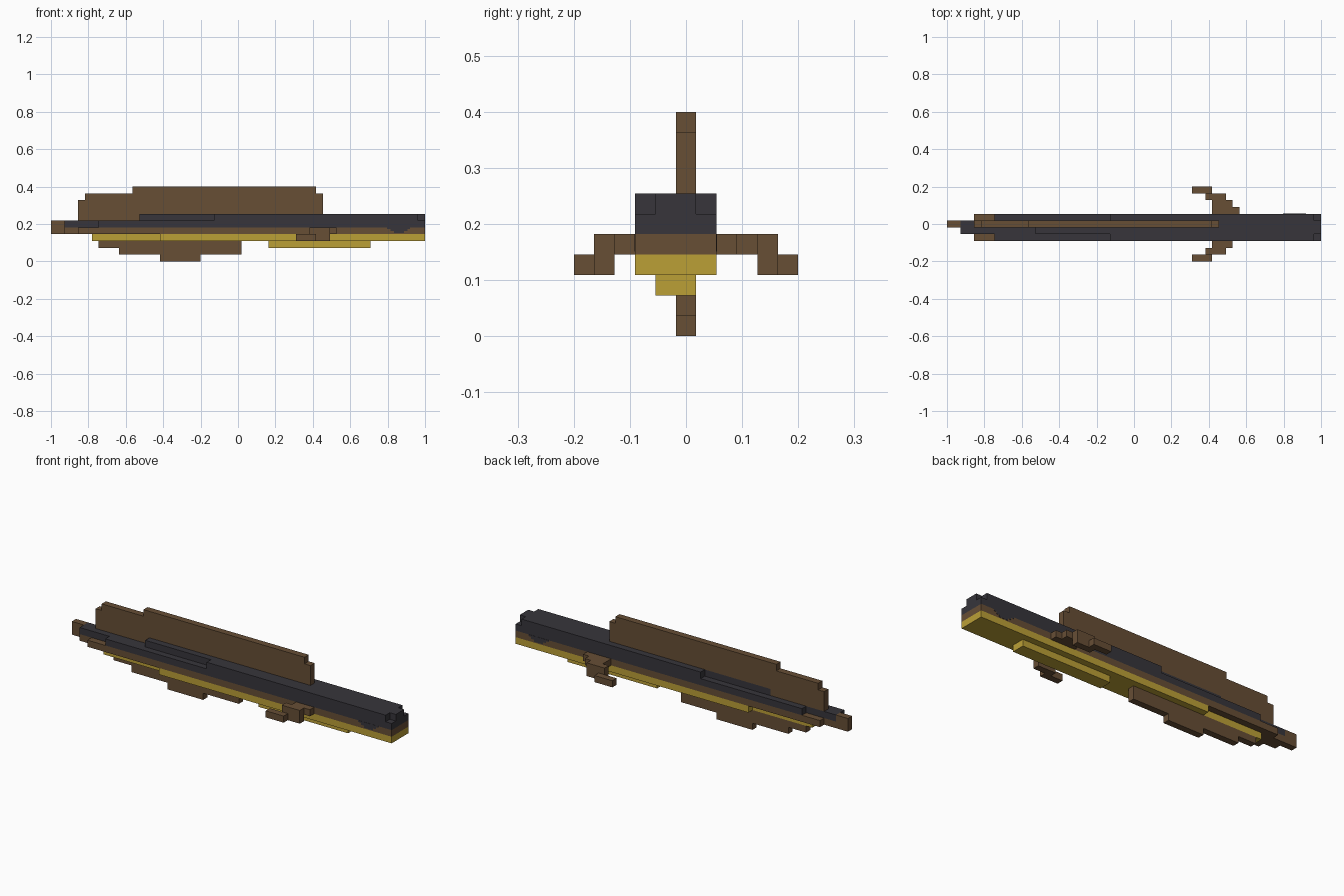
import bpy
import bmesh
from mathutils import Vector

cube = bpy.data.objects.get("Cube")
if cube:
    bpy.data.objects.remove(cube, do_unlink=True)

V = 2 / 55                              # size of one block
ORIGIN = Vector((-1.0, -5.5 * V, 0.0))  # corner of the block grid


def material(name, rgb):
    m = bpy.data.materials.new(name)
    m.use_nodes = True
    m.diffuse_color = (*rgb, 1)
    bsdf = m.node_tree.nodes["Principled BSDF"]
    bsdf.inputs["Base Color"].default_value = (*rgb, 1)
    bsdf.inputs["Roughness"].default_value = 0.9
    return m


BROWN = material("brown", (0.135, 0.077, 0.036))
GOLD = material("gold", (0.50, 0.35, 0.037))
DARK = material("charcoal", (0.038, 0.036, 0.044))


def prism(name, outline, lo, hi, mat, axis="z"):
    """Extrude an outline in block units: (x, y) along z, or (x, z) along y."""
    bm = bmesh.new()

    def place(a, b, c):
        p = Vector((a, b, c)) if axis == "z" else Vector((a, c, b))
        return bm.verts.new(ORIGIN + p * V)

    face = bm.faces.new([place(a, b, lo) for a, b in outline])
    new = bmesh.ops.extrude_face_region(bm, geom=[face])["geom"]
    shift = Vector((0, 0, hi - lo)) if axis == "z" else Vector((0, hi - lo, 0))
    bmesh.ops.translate(bm, vec=shift * V,
                        verts=[g for g in new if isinstance(g, bmesh.types.BMVert)])
    bmesh.ops.recalc_face_normals(bm, faces=bm.faces)
    mesh = bpy.data.meshes.new(name)
    bm.to_mesh(mesh)
    bm.free()
    mesh.materials.append(mat)
    ob = bpy.data.objects.new(name, mesh)
    bpy.context.collection.objects.link(ob)
    return ob


def rect(x0, x1, y0, y1):
    return [(x0, y0), (x1, y0), (x1, y1), (x0, y1)]


def tapered(tail, shoulder, nose):
    """Body slab: two blocks wide up to the shoulder, then four wide."""
    return [(tail, 4), (shoulder, 4), (shoulder, 3), (nose, 3),
            (nose, 7), (shoulder, 7), (shoulder, 6), (tail, 6)]


# Body slabs, from belly to back
prism("belly_keel", rect(32, 47, 4, 6), 2, 3, GOLD)
prism("belly", tapered(6, 16, 55), 3, 4, GOLD)
prism("flank", tapered(2, 4, 55), 4, 5, BROWN)
prism("back", tapered(2, 7, 55), 5, 6, DARK)
prism("upper_back",
      [(13, 4), (24, 4), (24, 3), (54, 3), (54, 4), (55, 4),
       (55, 6), (54, 6), (54, 7), (24, 7), (24, 6), (13, 6)], 6, 7, DARK)

# Tail tip
prism("tail", rect(0, 2, 5, 6), 4, 6, BROWN)

# Dorsal fin and belly fin
prism("dorsal_fin",
      [(4, 6), (40, 6), (40, 10), (39, 10), (39, 11), (12, 11),
       (12, 10), (5, 10), (5, 9), (4, 9)], 5, 6, BROWN, "y")
prism("belly_fin",
      [(16, 0), (22, 0), (22, 1), (28, 1), (28, 3),
       (7, 3), (7, 2), (10, 2), (10, 1), (16, 1)], 5, 6, BROWN, "y")

# Pectoral fins, swept back and mirrored across the body
fins = [
    prism("pectoral_fin",
          [(39, 7), (43, 7), (43, 8), (42, 8), (42, 9), (41, 9),
           (41, 10), (38, 10), (38, 9), (39, 9)], 4, 5, BROWN),
    prism("pectoral_fin_tip",
          [(38, 9), (41, 9), (41, 10), (39, 10), (39, 11), (36, 11),
           (36, 10), (38, 10)], 3, 4, BROWN),
]
for fin in fins:
    mirror = fin.modifiers.new("Mirror", "MIRROR")
    mirror.use_axis = (False, True, False)

# Dark stepped cheek marks on both sides of the head
cheek = [(49.4, 5), (49.4, 4.75), (49.9, 4.75), (49.9, 4.45), (50.4, 4.45),
         (50.4, 4.15), (51.9, 4.15), (51.9, 4.45), (52.4, 4.45), (52.4, 4.75),
         (52.8, 4.75), (52.8, 5)]
for side, y0, y1 in (("right", 2.97, 3.03), ("left", 6.97, 7.03)):
    prism(side + "_cheek_mark", cheek, y0, y1, DARK, "y")
